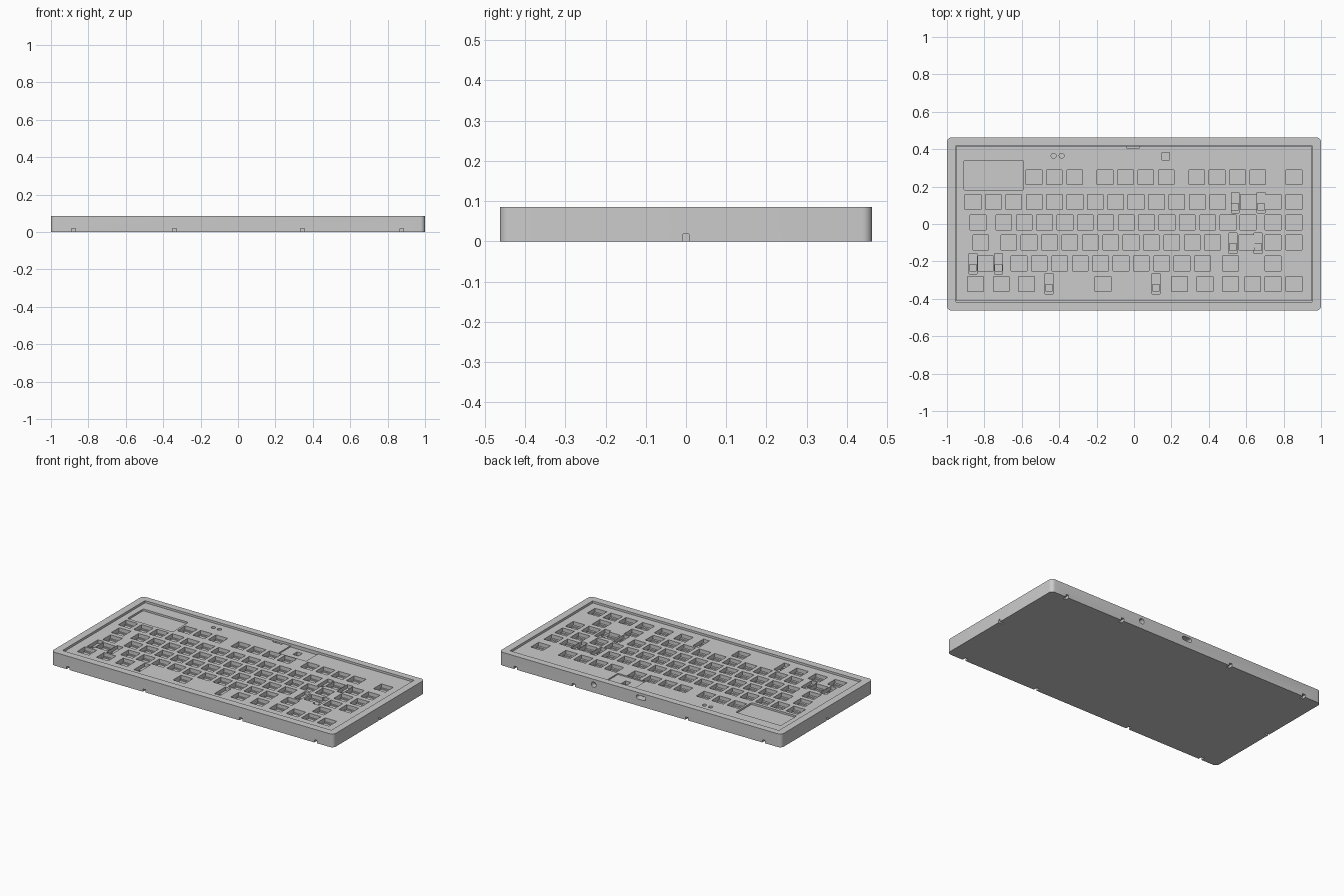
import bpy, bmesh, math
from mathutils import Matrix

if "Cube" in bpy.data.objects:
    bpy.data.objects.remove(bpy.data.objects["Cube"])

TOP, PLATE, FLOOR = 0.085, 0.074, 0.03
U = 0.109  # key pitch


def prism(bm, pts, z0, z1):
    """Extrude a counter-clockwise outline from z0 to z1."""
    face = bm.faces.new([bm.verts.new((x, y, z0)) for x, y in pts])
    ext = bmesh.ops.extrude_face_region(bm, geom=[face])["geom"]
    bmesh.ops.translate(bm, vec=(0, 0, z1 - z0),
                        verts=[v for v in ext if isinstance(v, bmesh.types.BMVert)])


def rect(cx, cy, w, h, r=0.0, n=6):
    """Rectangle outline, optionally with round corners."""
    if r == 0:
        return [(cx + sx * w / 2, cy + sy * h / 2)
                for sx, sy in ((-1, -1), (1, -1), (1, 1), (-1, 1))]
    pts = []
    for k, (sx, sy) in enumerate(((1, 1), (-1, 1), (-1, -1), (1, -1))):
        for i in range(n + 1):
            a = math.pi / 2 * (k + i / n)
            pts.append((cx + sx * (w / 2 - r) + r * math.cos(a),
                        cy + sy * (h / 2 - r) + r * math.sin(a)))
    return pts


def circle(cx, cy, r, n=24):
    return [(cx + r * math.cos(2 * math.pi * i / n),
             cy + r * math.sin(2 * math.pi * i / n)) for i in range(n)]


def build(name, prisms, matrix=None):
    bm = bmesh.new()
    for pts, z0, z1 in prisms:
        prism(bm, pts, z0, z1)
    bmesh.ops.recalc_face_normals(bm, faces=bm.faces)
    if matrix:
        bm.transform(matrix)
    me = bpy.data.meshes.new(name)
    bm.to_mesh(me)
    bm.free()
    ob = bpy.data.objects.new(name, me)
    bpy.context.collection.objects.link(ob)
    return ob


def cut(ob, name, prisms, matrix=None):
    cutter = build(name, prisms, matrix)
    cutter.hide_render = True
    mod = ob.modifiers.new(name, 'BOOLEAN')
    mod.operation, mod.solver, mod.object = 'DIFFERENCE', 'EXACT', cutter
    bpy.context.view_layer.objects.active = ob
    bpy.ops.object.modifier_apply(modifier=name)
    bpy.data.objects.remove(cutter)


# Case frame: rounded block with a recessed bay for the plate
frame = build("case_frame", [(rect(0, 0, 2, 0.926, 0.025), 0, TOP)])
cut(frame, "bay_cutter", [(rect(0, 0.002, 1.906, 0.836), FLOOR, 0.2)])

# Small pry notches around the bottom edge
notches = [(rect(x, -0.463, 0.02, 0.05), -0.02, 0.018) for x in (-0.88, -0.34, 0.345, 0.875)]
notches += [(rect(x, 0.463, 0.02, 0.05), -0.02, 0.018) for x in (-0.875, -0.33, 0.473, 0.885)]
notches += [(rect(s, 0, 0.05, 0.014), -0.02, 0.018) for s in (-1, 1)]
cut(frame, "notch_cutter", notches)

# Cable port and round jack through the back wall (outline drawn in x, z)
to_back = Matrix.Rotation(math.pi / 2, 4, 'X')
cut(frame, "port_cutter", [(rect(-0.005, 0.056, 0.066, 0.026, 0.012), -0.52, -0.405),
                           (circle(0.33, 0.05, 0.017), -0.52, -0.43)], to_back)

# Key layout: row height -> key centres
def run(start, count):
    return [start + i * U for i in range(count)]

right = [0.743, 0.855]
rows = {
    0.25: run(-0.535, 3) + run(-0.155, 4) + run(0.335, 4) + [0.855],
    0.118: run(-0.861, 13) + [0.612] + right,
    0.008: [-0.834] + run(-0.696, 12) + [0.61] + right,
    -0.1: [-0.82] + run(-0.67, 11) + [0.604] + right,
    -0.21: [-0.792] + run(-0.615, 10) + [0.516, 0.743],
    -0.32: [-0.847, -0.71, -0.575, -0.166, 0.243, 0.38, 0.516, 0.635] + right,
}
stabs = [(0.541, 0.113), (0.679, 0.113), (0.53, -0.103), (0.663, -0.103),
         (-0.861, -0.213), (-0.724, -0.213), (-0.455, -0.32), (0.117, -0.32)]
keys = [(x, y) for y, xs in rows.items() for x in xs]

# Switch plate with key openings and stepped sockets
plate = build("switch_plate", [(rect(0, 0.002, 1.898, 0.828), FLOOR, PLATE)])
cut(plate, "key_cutter", [(rect(x, y, 0.084, 0.08), 0.05, 0.2) for x, y in keys])
socket = [(-0.042, -0.034), (-0.018, -0.034), (-0.008, -0.026), (0.042, -0.026),
          (0.042, 0.028), (0.0, 0.028), (-0.01, 0.034), (-0.042, 0.034)]
socket = [(x * 0.98, y) for x, y in socket]
cut(plate, "socket_cutter", [([(x + a, y + b) for a, b in socket], 0.042, 0.06)
                             for x, y in keys])

# Stabiliser slots: long slot with a deeper middle
cut(plate, "stabiliser_cutter", [(rect(x, y, 0.042, 0.11), 0.052, 0.2) for x, y in stabs])
cut(plate, "stabiliser_step_cutter", [(rect(x, y - 0.02, 0.038, 0.035), 0.04, 0.06)
                                      for x, y in stabs])

# Display recess, indicator holes, controller pocket and port clearance
cut(plate, "pocket_cutter", [
    (rect(-0.75, 0.26, 0.32, 0.16, 0.01), 0.062, 0.2),
    (circle(-0.43, 0.365, 0.013), 0.045, 0.2),
    (circle(-0.387, 0.365, 0.013), 0.045, 0.2),
    (rect(0.178, 0.3625, 0.195, 0.135), 0.066, 0.2),
    (rect(-0.005, 0.415, 0.066, 0.024), 0.045, 0.2)])
cut(plate, "button_cutter", [(rect(0.17, 0.362, 0.038, 0.042), 0.045, 0.2)])

# Smooth the rounded walls, keep hard edges
for ob in (frame, plate):
    bpy.ops.object.select_all(action='DESELECT')
    ob.select_set(True)
    bpy.context.view_layer.objects.active = ob
    bpy.ops.object.shade_smooth_by_angle(angle=math.radians(30))
